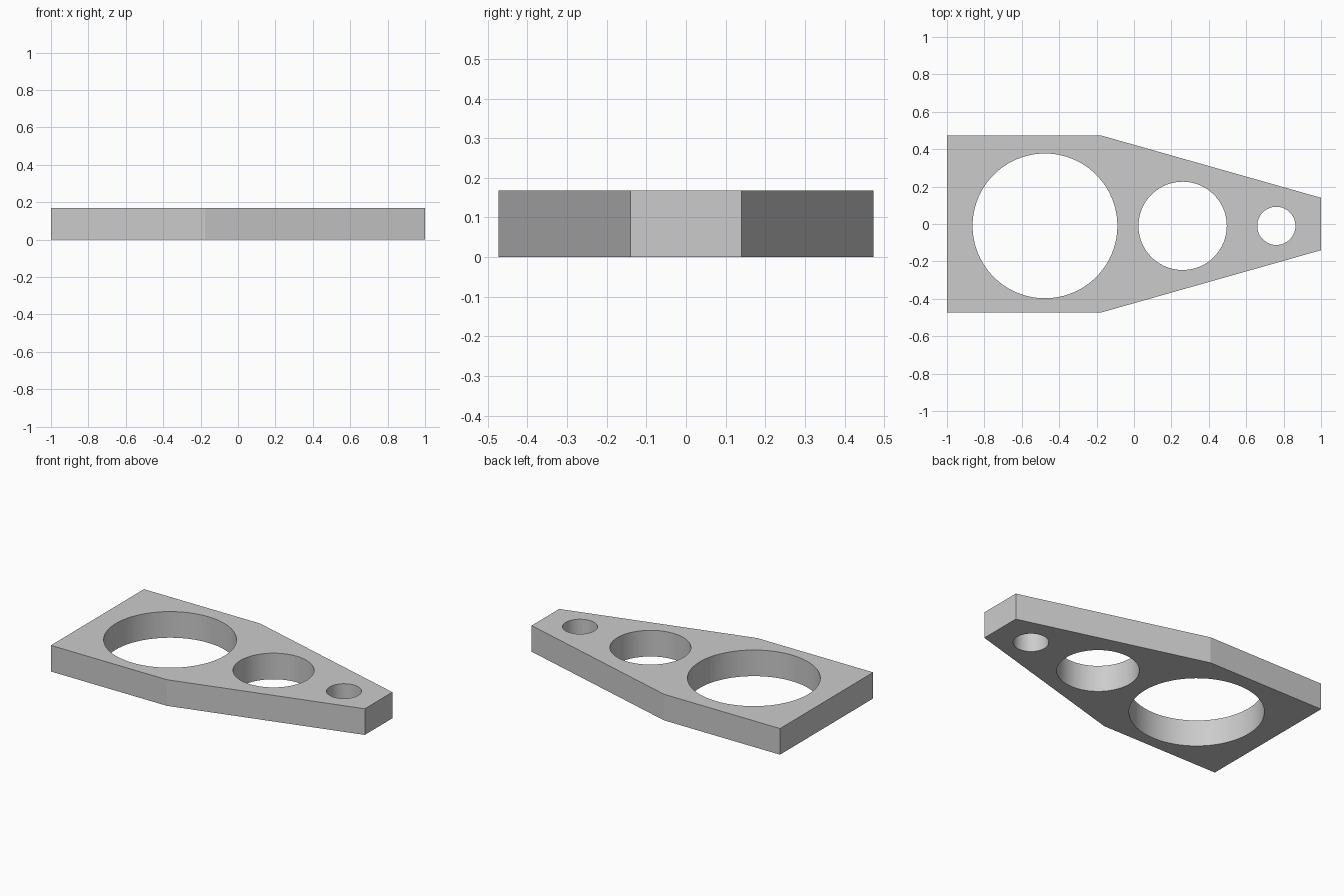
import bpy
import bmesh
import math

if "Cube" in bpy.data.objects:
    bpy.data.objects.remove(bpy.data.objects["Cube"], do_unlink=True)

THICKNESS = 0.168

grey = bpy.data.materials.new("plain grey")
grey.use_nodes = True
colour = (0.6, 0.6, 0.6, 1)
grey.diffuse_color = colour
grey.node_tree.nodes["Principled BSDF"].inputs["Base Color"].default_value = colour

# Tapered plate: half outline mirrored across the long axis
half = [(-1, 0.473), (-0.175, 0.473), (1, 0.14)]
outline = [(x, -y) for x, y in half] + half[::-1]
bm = bmesh.new()
base = bm.faces.new([bm.verts.new((x, y, 0)) for x, y in outline])
top = bmesh.ops.extrude_face_region(bm, geom=[base])["geom"]
bmesh.ops.translate(bm, vec=(0, 0, THICKNESS),
                    verts=[v for v in top if isinstance(v, bmesh.types.BMVert)])
bmesh.ops.recalc_face_normals(bm, faces=bm.faces)
mesh = bpy.data.meshes.new("tapered_plate")
bm.to_mesh(mesh)
bm.free()
mesh.materials.append(grey)
plate = bpy.data.objects.new("tapered_plate", mesh)
bpy.context.collection.objects.link(plate)


def drill(x, radius):
    """Cut a round hole straight through the plate."""
    bpy.ops.mesh.primitive_cylinder_add(vertices=96, radius=radius, depth=1,
                                        location=(x, -0.01, THICKNESS / 2))
    cutter = bpy.context.object
    cutter.name = "hole_cutter"
    cutter.hide_render = True
    cutter.data.materials.append(grey)
    cut = plate.modifiers.new("hole", 'BOOLEAN')
    cut.operation = 'DIFFERENCE'
    cut.solver = 'EXACT'
    cut.object = cutter
    bpy.context.view_layer.objects.active = plate
    bpy.ops.object.modifier_apply(modifier=cut.name)
    bpy.data.objects.remove(cutter, do_unlink=True)


# Large, medium and small holes along the plate
for x, radius in [(-0.476, 0.387), (0.26, 0.236), (0.761, 0.102)]:
    drill(x, radius)

# Smooth hole walls, sharp rims and corners
bpy.ops.object.select_all(action='DESELECT')
plate.select_set(True)
bpy.context.view_layer.objects.active = plate
bpy.ops.object.shade_smooth_by_angle(angle=math.radians(12))
